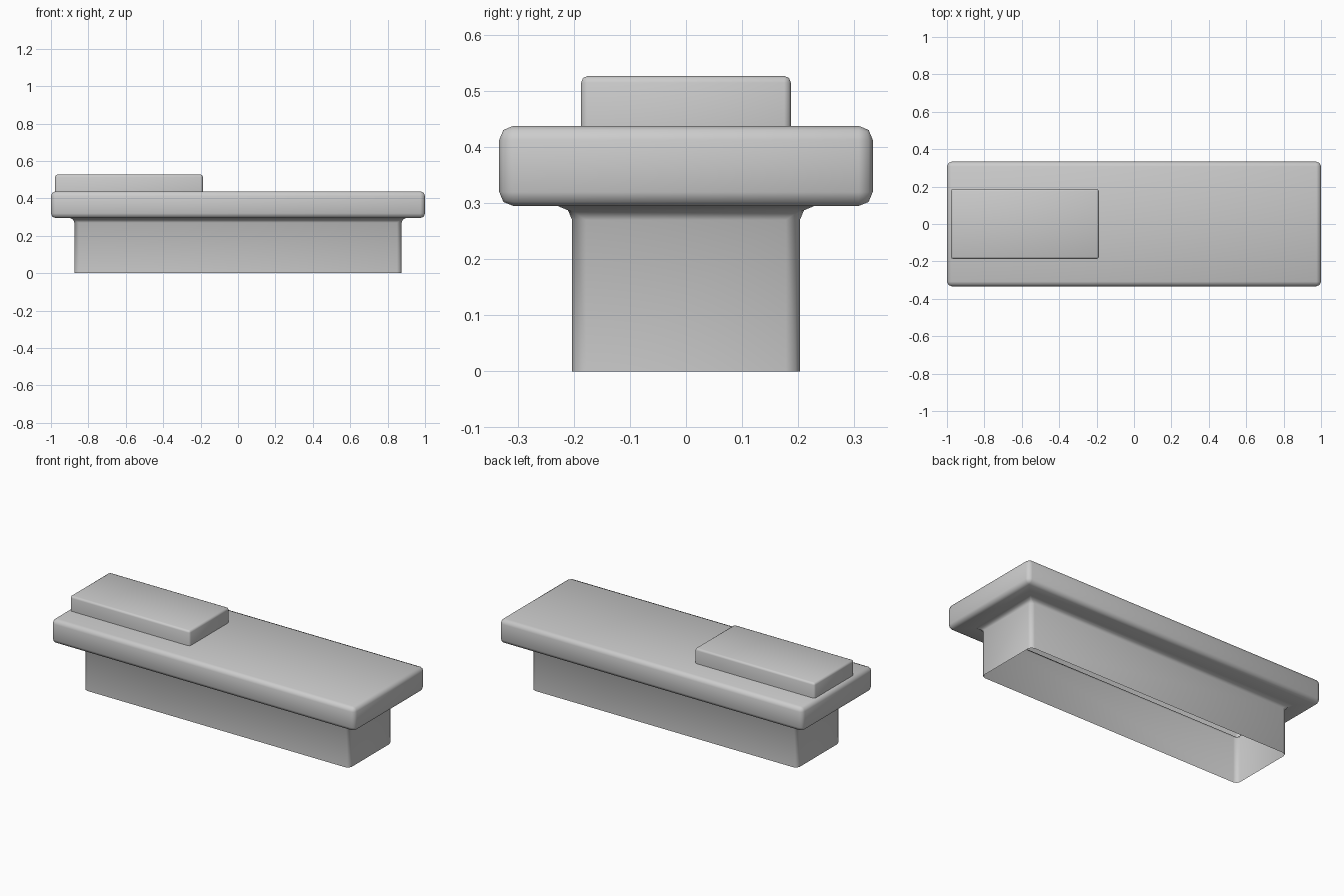
import bpy, bmesh

if "Cube" in bpy.data.objects:
    bpy.data.objects.remove(bpy.data.objects["Cube"])


def shell(name, rings, cx, bevel, segments):
    """Open-bottomed shell lofted through rectangles (half_x, half_y, z), edges rounded."""
    bm = bmesh.new()
    loops = [[bm.verts.new((cx + sx * hx, sy * hy, z))
              for sx, sy in ((-1, -1), (1, -1), (1, 1), (-1, 1))]
             for hx, hy, z in rings]
    for a, b in zip(loops, loops[1:]):
        for i in range(4):
            j = (i + 1) % 4
            bm.faces.new((a[i], a[j], b[j], b[i]))
    bm.faces.new(loops[-1])
    mesh = bpy.data.meshes.new(name)
    bm.to_mesh(mesh)
    bm.free()
    ob = bpy.data.objects.new(name, mesh)
    bpy.context.collection.objects.link(ob)

    mod = ob.modifiers.new("rounded_edges", 'BEVEL')
    mod.width = bevel
    mod.segments = segments
    mod.limit_method = 'ANGLE'
    bpy.ops.object.select_all(action='DESELECT')
    ob.select_set(True)
    bpy.context.view_layer.objects.active = ob
    bpy.ops.object.modifier_apply(modifier=mod.name)
    bpy.ops.object.shade_smooth_by_angle(angle=0.87)
    return ob


# Hollow plinth flowing into the wide slab
shell("bench_body", [(0.875, 0.203, 0.0), (0.875, 0.203, 0.295),
                     (1.0, 0.333, 0.295), (1.0, 0.333, 0.438)], 0.0, 0.025, 2)

# Raised pad on the left end of the slab
shell("raised_pad", [(0.395, 0.187, 0.437), (0.395, 0.187, 0.527)], -0.583, 0.012, 2)
